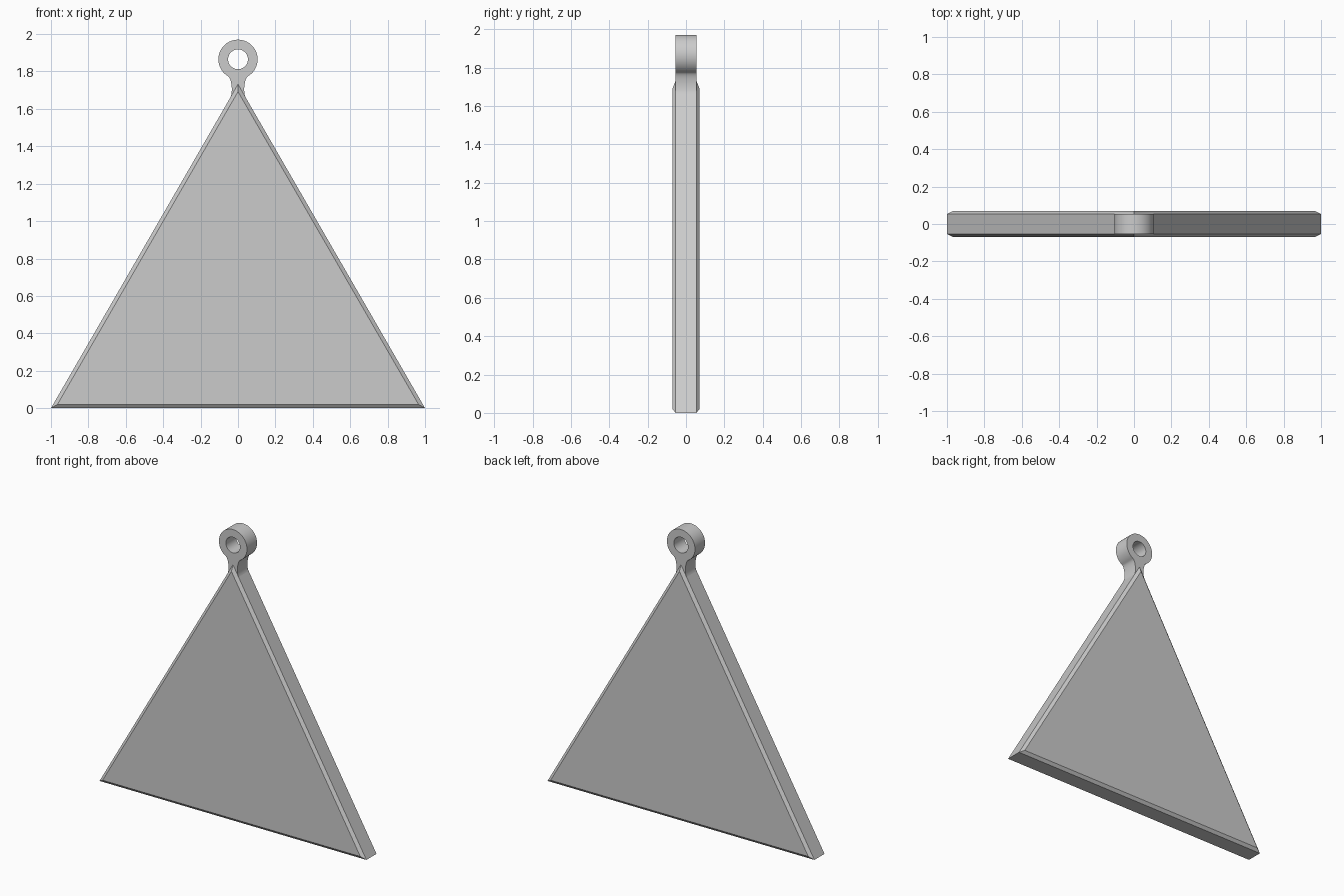
import bpy, bmesh, math
from mathutils import Vector

if "Cube" in bpy.data.objects:
    bpy.data.objects.remove(bpy.data.objects["Cube"])

H = math.sqrt(3)      # triangle height
R_IN = H / 3          # triangle inradius
FLAT, FACE, INSET = 0.054, 0.07, 0.02

# Triangular plate with chamfered front and back rims
def triangle(bm, y, inset):
    s = 1 - inset / R_IN
    return [bm.verts.new((x * s, y, R_IN + (z - R_IN) * s))
            for x, z in ((-1, 0), (1, 0), (0, H))]

bm = bmesh.new()
loops = [triangle(bm, y, i) for y, i in
         ((-FACE, INSET), (-FLAT, 0), (FLAT, 0), (FACE, INSET))]
for a, b in zip(loops, loops[1:]):
    for i in range(3):
        j = (i + 1) % 3
        bm.faces.new((a[i], a[j], b[j], b[i]))
bm.faces.new(loops[0])
bm.faces.new(loops[-1])
bmesh.ops.recalc_face_normals(bm, faces=bm.faces)
mesh = bpy.data.meshes.new("triangle_plate")
bm.to_mesh(mesh)
bm.free()
bpy.context.collection.objects.link(bpy.data.objects.new("triangle_plate", mesh))

# Hanging loop: ring and flared neck drawn as one outline with a hole
CZ, R_OUT, R_HOLE = 1.865, 0.105, 0.053

def arc(r, a0, a1, n):
    return [Vector((r * math.cos(a), CZ + r * math.sin(a)))
            for a in (math.radians(a0 + (a1 - a0) * i / n) for i in range(n + 1))]

def bezier(p, n):
    return [p[0] * (1 - t) ** 3 + p[1] * 3 * t * (1 - t) ** 2
            + p[2] * 3 * t * t * (1 - t) + p[3] * t ** 3
            for t in (i / n for i in range(n + 1))]

ring = arc(R_OUT, -60, 240, 60)
start, end = ring[0], Vector((0.042, H - 0.042 * H))
neck = bezier([start, start + 0.02 * Vector((-0.866, -0.5)),
               end + 0.035 * Vector((-0.5, 0.866)), end], 12)
left_neck = [Vector((-p.x, p.y)) for p in neck]
outline = ring + left_neck[1:] + neck[:0:-1]
hole = arc(R_HOLE, 0, 360, 48)[:-1]

curve = bpy.data.curves.new("hanging_loop", 'CURVE')
curve.dimensions = '2D'
curve.fill_mode = 'BOTH'
curve.extrude = FLAT
for pts in (outline, hole):
    spline = curve.splines.new('POLY')
    spline.points.add(len(pts) - 1)
    for sp, p in zip(spline.points, pts):
        sp.co = (p.x, p.y, 0, 1)
    spline.use_cyclic_u = True
loop = bpy.data.objects.new("hanging_loop", curve)
loop.rotation_euler.x = math.pi / 2
bpy.context.collection.objects.link(loop)
bpy.context.view_layer.objects.active = loop
loop.select_set(True)
bpy.ops.object.convert(target='MESH')

# Weld the converted mesh and smooth its curved walls
bm = bmesh.new()
bm.from_mesh(loop.data)
bmesh.ops.remove_doubles(bm, verts=bm.verts, dist=0.0001)
bmesh.ops.recalc_face_normals(bm, faces=bm.faces)
bm.to_mesh(loop.data)
bm.free()
bpy.ops.object.shade_smooth_by_angle(angle=math.radians(30))
